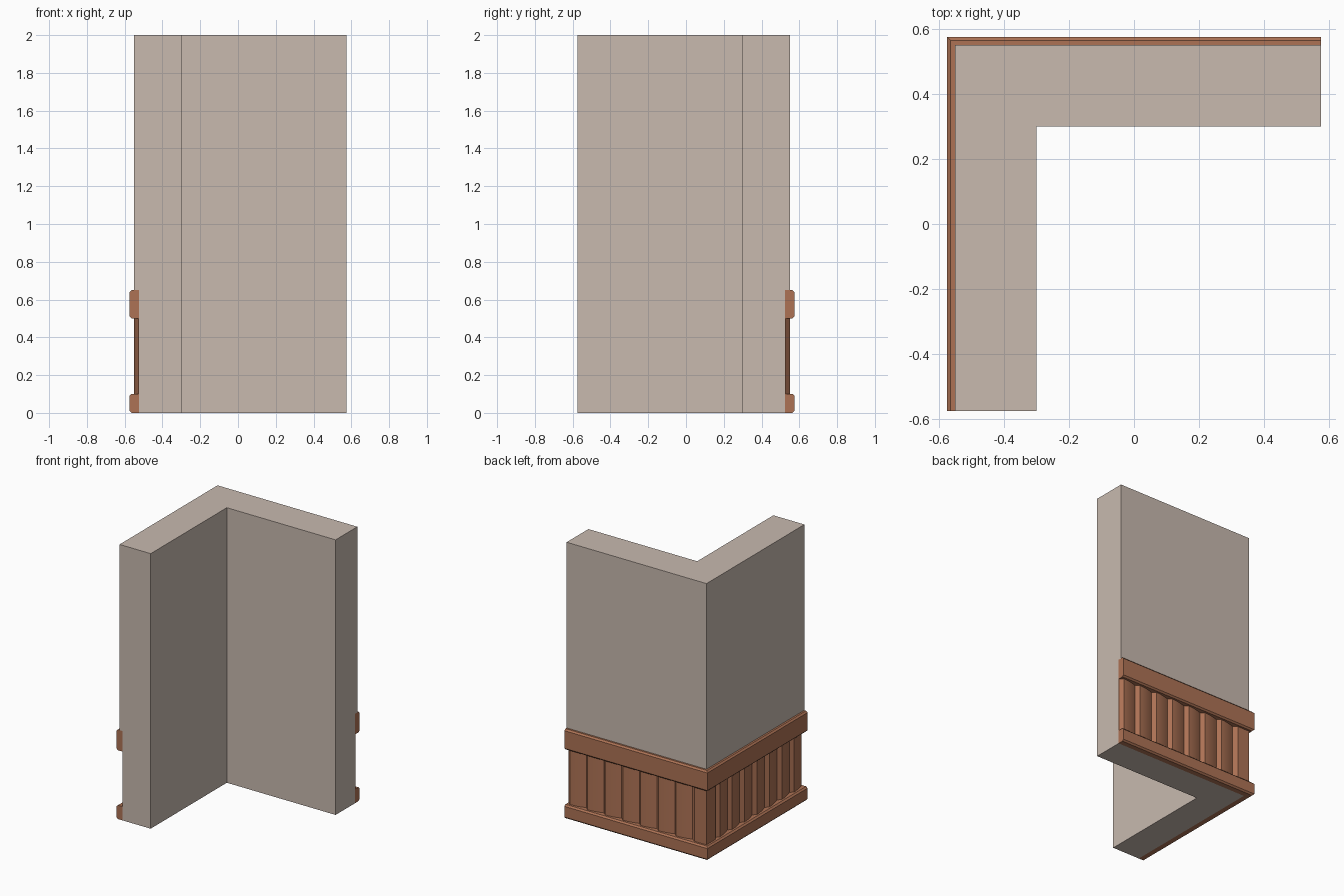
import bpy, bmesh, math

if "Cube" in bpy.data.objects:
    bpy.data.objects.remove(bpy.data.objects["Cube"])

END = 0.575          # where both wall runs stop


def material(name, rgb):
    m = bpy.data.materials.new(name)
    m.diffuse_color = (*rgb, 1)
    m.use_nodes = True
    m.node_tree.nodes["Principled BSDF"].inputs["Base Color"].default_value = m.diffuse_color
    return m


PLASTER = material("warm_grey_plaster", (0.58, 0.49, 0.43))
WOOD = material("reddish_brown_wood", (0.42, 0.17, 0.09))


def finish(name, bm, mat, smooth=False):
    bmesh.ops.recalc_face_normals(bm, faces=bm.faces)
    me = bpy.data.meshes.new(name)
    bm.to_mesh(me)
    bm.free()
    me.materials.append(mat)
    ob = bpy.data.objects.new(name, me)
    bpy.context.collection.objects.link(ob)
    if smooth:
        bpy.context.view_layer.objects.active = ob
        ob.select_set(True)
        bpy.ops.object.shade_smooth_by_angle(angle=math.radians(25))
        ob.select_set(False)
    return ob


def corner_sweep(name, profile, mat):
    """Sweep a (distance, z) profile round the mitred outer corner."""
    bm = bmesh.new()
    rings = [[bm.verts.new(p) for p in ring] for ring in (
        [(-d, -END, z) for d, z in profile],
        [(-d, d, z) for d, z in profile],
        [(END, d, z) for d, z in profile])]
    n = len(profile)
    for a, b in zip(rings, rings[1:]):
        for i in range(n):
            j = (i + 1) % n
            bm.faces.new((a[i], a[j], b[j], b[i]))
    bm.faces.new(rings[0])
    bm.faces.new(rings[-1])
    return finish(name, bm, mat)


def rail(name, z0, z1):
    c = 0.011
    corner_sweep(name, [(0.525, z0), (END - c, z0), (END, z0 + c), (END, z1 - c),
                        (END - c, z1), (0.525, z1)], WOOD)


# L-shaped wall, rebated at the foot for the panelling
corner_sweep("corner_wall", [(0.3, 0), (0.525, 0), (0.525, 0.65), (0.55, 0.65),
                             (0.55, 2), (0.3, 2)], PLASTER)

# Rails above and below the panelling
rail("base_rail", 0, 0.1)
rail("top_rail", 0.5, 0.65)

# Slatted panelling: each slat rises steeply, then curves gently back
PITCH, RISE, PEAK, VALLEY = 0.1425, 0.025, 0.55, 0.528
COUNT, STEPS = 7, 6


def fall(t):
    return PEAK - (PEAK - VALLEY) * t * t


outline = []
for k in range(COUNT):                       # back run, towards the corner
    x = END - k * PITCH
    outline.append((x, VALLEY))
    for s in range(STEPS):
        t = s / STEPS
        outline.append((x - RISE - t * (PITCH - RISE), fall(t)))
post = END - COUNT * PITCH
outline += [(post, VALLEY), (post - 0.03, PEAK), (-PEAK, PEAK)]   # corner post

y = -post + 0.03                             # left run, away from the corner
for s in range(STEPS):
    t = s / STEPS
    outline.append((-fall(t), y - 0.03 * t))
for k in range(COUNT):
    y = -post - k * PITCH
    outline.append((-VALLEY, y))
    for s in range(STEPS):
        t = s / STEPS
        outline.append((-fall(t), y - RISE - t * (PITCH - RISE)))
outline += [(-VALLEY, -END), (-0.525, -END), (-0.525, 0.525), (END, 0.525)]

bm = bmesh.new()
low = [bm.verts.new((x, y, 0.1)) for x, y in outline]
high = [bm.verts.new((x, y, 0.5)) for x, y in outline]
for i in range(len(low)):
    j = (i + 1) % len(low)
    bm.faces.new((low[i], low[j], high[j], high[i]))
bm.faces.new(low)
bm.faces.new(high)
finish("slatted_panelling", bm, WOOD, smooth=True)
